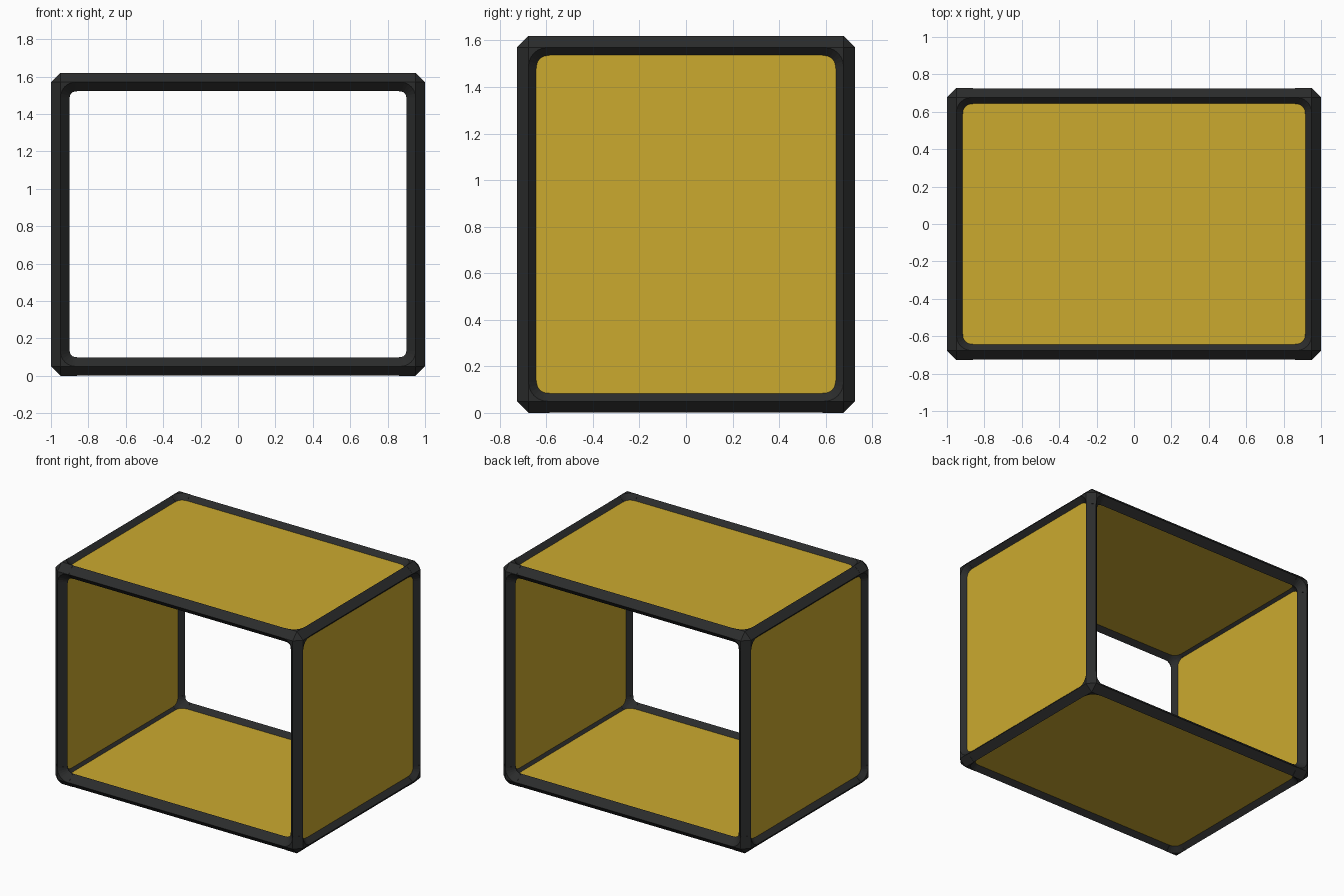
import bpy, bmesh
from math import sin, cos, pi
from mathutils import Vector
from itertools import product

if "Cube" in bpy.data.objects:
    bpy.data.objects.remove(bpy.data.objects["Cube"], do_unlink=True)

HALF = Vector((1.0, 0.727, 0.81))      # half of the outer size
R = 0.05                               # half width of the diamond bars
MID = HALF - Vector((R, R, R))         # bar centre lines
CENTRE = Vector((0, 0, HALF.z))
ARM, BEND = 0.09, 0.082                # connector arm length, inner fillet radius
AXES = [Vector((1, 0, 0)), Vector((0, 1, 0)), Vector((0, 0, 1))]
NAMES = "across", "deep", "upright"


def material(name, rgb, rough):
    m = bpy.data.materials.new(name)
    m.use_nodes = True
    m.diffuse_color = (*rgb, 1)
    node = m.node_tree.nodes["Principled BSDF"]
    node.inputs["Base Color"].default_value = (*rgb, 1)
    node.inputs["Roughness"].default_value = rough
    return m


YELLOW = material("mustard yellow", (0.60, 0.40, 0.028), 0.6)
BLACK = material("charcoal black", (0.024, 0.025, 0.025), 0.6)


def finish(bm, name, mat):
    bmesh.ops.recalc_face_normals(bm, faces=bm.faces)
    mesh = bpy.data.meshes.new(name)
    bm.to_mesh(mesh)
    bm.free()
    mesh.materials.append(mat)
    ob = bpy.data.objects.new(name, mesh)
    bpy.context.collection.objects.link(ob)
    return ob


def loft(bm, rings):
    """Skin a list of point rings and cap both ends."""
    rows = [[bm.verts.new(p) for p in ring] for ring in rings]
    n = len(rows[0])
    for a, b in zip(rows, rows[1:]):
        for i in range(n):
            k = (i + 1) % n
            bm.faces.new((a[i], a[k], b[k], b[i]))
    bm.faces.new(rows[0])
    bm.faces.new(rows[-1])


def diamond(centre, axis, r):
    u, v = AXES[(axis + 1) % 3] * r, AXES[(axis + 2) % 3] * r
    return [centre + u, centre + v, centre - u, centre - v]


def add_corner(signs):
    """Three-way connector with filleted webs between its arms."""
    bm = bmesh.new()
    hub = CENTRE + Vector(s * m for s, m in zip(signs, MID))
    inward = [AXES[i] * -signs[i] for i in range(3)]
    # octahedral hub
    tips = [bm.verts.new(hub + a * R * s) for a in AXES for s in (1, -1)]
    bmesh.ops.convex_hull(bm, input=tips)
    for i in range(3):
        loft(bm, [diamond(hub, i, R), diamond(hub + inward[i] * ARM, i, R)])
        # web between the two other arms
        u, v, w = inward[(i + 1) % 3], inward[(i + 2) % 3], inward[i]
        rings = []
        for level, radius in ((-R, BEND), (0, BEND - R), (R, BEND)):
            base = hub + w * level
            arc = [base + u * (BEND - radius * sin(t)) + v * (BEND - radius * cos(t))
                   for t in (pi / 2 * k / 6 for k in range(7))]
            rings.append([base] + arc)
        loft(bm, rings)
    finish(bm, "corner_connector", BLACK)


def add_bar(axis, s1, s2):
    """Diamond section bar between two connectors."""
    bm = bmesh.new()
    j, k = (axis + 1) % 3, (axis + 2) % 3
    mid = CENTRE + AXES[j] * MID[j] * s1 + AXES[k] * MID[k] * s2
    reach = AXES[axis] * (MID[axis] - ARM + 0.02)
    loft(bm, [diamond(mid - reach, axis, R - 0.0015),
              diamond(mid + reach, axis, R - 0.0015)])
    finish(bm, "bar_" + NAMES[axis], BLACK)


def add_panel(name, axis, side):
    """Flat panel held in the middle of the bars."""
    bm = bmesh.new()
    bmesh.ops.create_cube(bm, size=2)
    size = MID.copy()
    size[axis] = 0.015
    centre = CENTRE + AXES[axis] * MID[axis] * side
    for v in bm.verts:
        v.co = centre + v.co * size
    finish(bm, name, YELLOW)


# frame
for signs in product((-1, 1), repeat=3):
    add_corner(signs)
for axis in range(3):
    for s1, s2 in product((-1, 1), repeat=2):
        add_bar(axis, s1, s2)

# panels on four sides, front and back stay open
add_panel("left_panel", 0, 1)
add_panel("right_panel", 0, -1)
add_panel("top_panel", 2, 1)
add_panel("bottom_panel", 2, -1)
